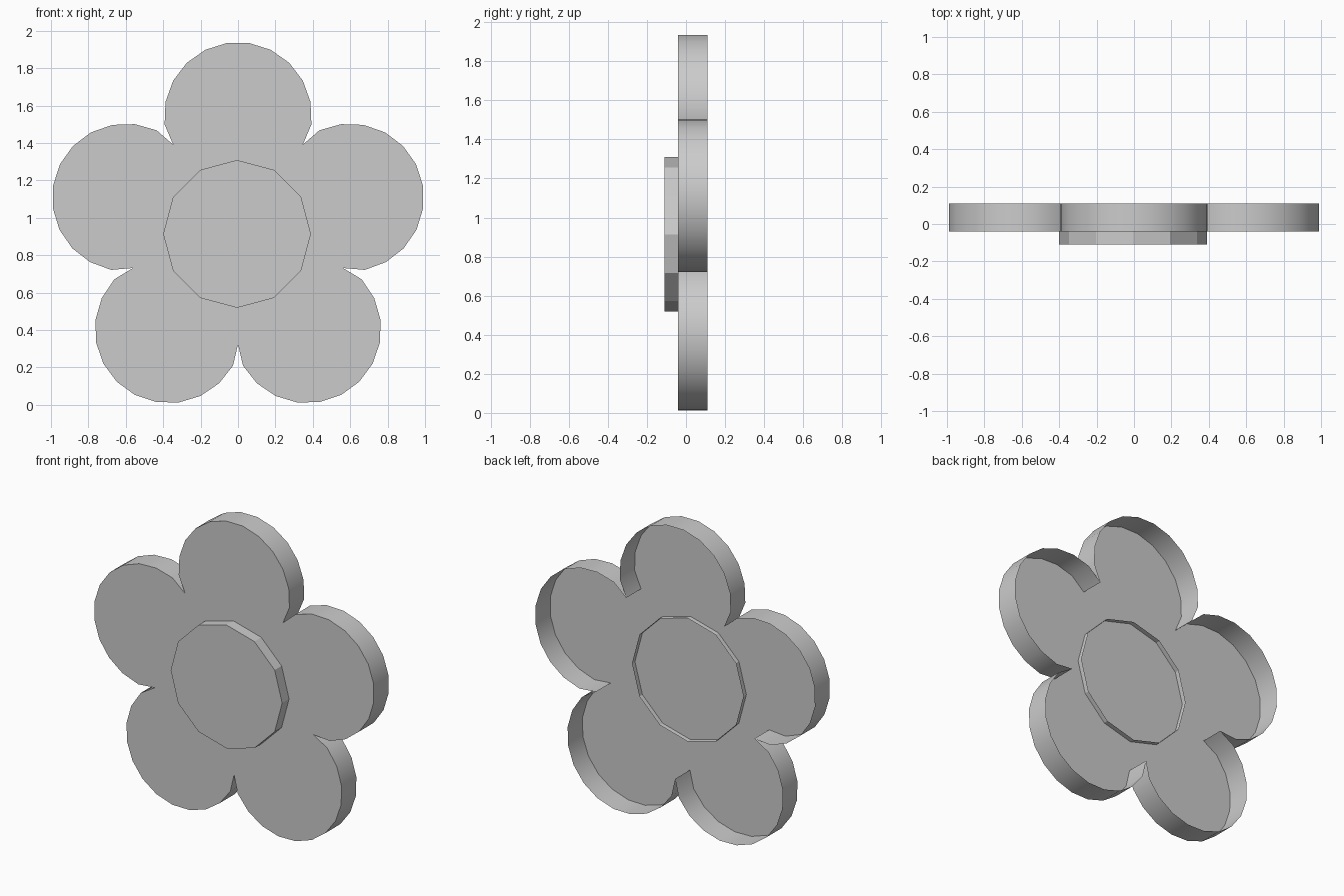
import bpy
import bmesh
from math import sin, cos, pi, radians

default_cube = bpy.data.objects.get("Cube")
if default_cube:
    bpy.data.objects.remove(default_cube, do_unlink=True)

# Single plain grey
grey = bpy.data.materials.new("light_grey")
grey.use_nodes = True
color = (0.6, 0.6, 0.6, 1)
grey.diffuse_color = color
grey.node_tree.nodes["Principled BSDF"].inputs["Base Color"].default_value = color

CENTRE_Z = 0.914
PETALS = 5


def polar(radius, angle, origin=(0, CENTRE_Z)):
    return origin[0] + radius * cos(angle), origin[1] + radius * sin(angle)


def open_shell(name, outline, front, back):
    """Front cap with a side wall, left open at the back."""
    bm = bmesh.new()
    near = [bm.verts.new((x, front, z)) for x, z in outline]
    far = [bm.verts.new((x, back, z)) for x, z in outline]
    bm.faces.new(near)
    for i in range(len(near)):
        j = (i + 1) % len(near)
        bm.faces.new((near[j], near[i], far[i], far[j]))
    mesh = bpy.data.meshes.new(name)
    bm.to_mesh(mesh)
    bm.free()
    mesh.materials.append(grey)
    obj = bpy.data.objects.new(name, mesh)
    bpy.context.collection.objects.link(obj)
    return obj


# Petal outline: five round lobes meeting in sharp notches
outline = []
segments = 13
half_arc = radians(114)
for p in range(PETALS):
    direction = pi / 2 + p * 2 * pi / PETALS
    lobe = polar(0.63, direction)
    outline.append(polar(0.59, direction - pi / PETALS))
    for s in range(1, segments):
        angle = direction - half_arc + 2 * half_arc * s / segments
        outline.append(polar(0.395, angle, lobe))
petals = open_shell("flower_petals", outline, -0.04, 0.11)

bpy.ops.object.select_all(action="DESELECT")
petals.select_set(True)
bpy.context.view_layer.objects.active = petals
bpy.ops.object.shade_smooth_by_angle(angle=radians(30))

# Twelve-sided centre, its rim passing through the petal face
sides = 12
disc = [polar(0.395, pi / 2 + i * 2 * pi / sides, (-0.005, CENTRE_Z)) for i in range(sides)]
open_shell("flower_centre", disc, -0.11, -0.01)
